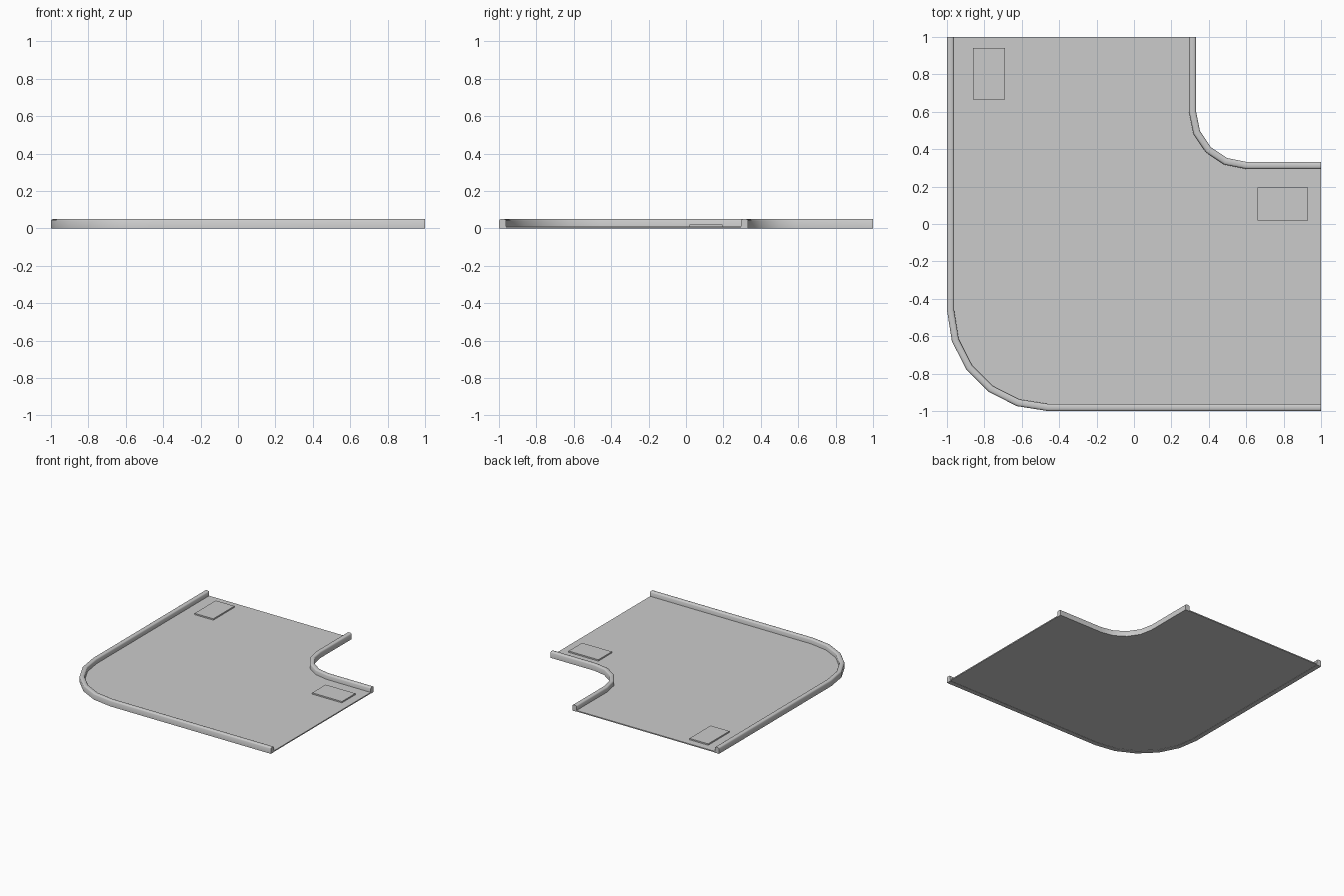
import bpy, bmesh, math

if "Cube" in bpy.data.objects:
    bpy.data.objects.remove(bpy.data.objects["Cube"])


def arc_path(centre, radius, steps):
    """L-shaped path with a rounded corner: from back edge, round, to right edge."""
    pts = [(centre - radius, 1.0)]
    for i in range(steps + 1):
        a = math.pi + math.pi / 2 * i / steps
        pts.append((centre + radius * math.cos(a), centre + radius * math.sin(a)))
    pts.append((1.0, centre - radius))
    return pts


def finish(name, bm, smooth=False):
    bmesh.ops.recalc_face_normals(bm, faces=bm.faces)
    mesh = bpy.data.meshes.new(name)
    bm.to_mesh(mesh)
    bm.free()
    ob = bpy.data.objects.new(name, mesh)
    bpy.context.collection.objects.link(ob)
    if smooth:
        bpy.ops.object.select_all(action='DESELECT')
        ob.select_set(True)
        bpy.context.view_layer.objects.active = ob
        bpy.ops.object.shade_smooth_by_angle(angle=math.radians(50))
    return ob


def prism(name, outline, z0, z1):
    bm = bmesh.new()
    face = bm.faces.new([bm.verts.new((x, y, z0)) for x, y in outline])
    top = bmesh.ops.extrude_face_region(bm, geom=[face], use_keep_orig=True)
    verts = [v for v in top['geom'] if isinstance(v, bmesh.types.BMVert)]
    bmesh.ops.translate(bm, verts=verts, vec=(0, 0, z1 - z0))
    return finish(name, bm)


# Kerb cross-section: distance from the outside edge, height
PROFILE = [(0, 0), (0, .041), (.004, .047), (.010, .05), (.028, .05),
           (.034, .047), (.038, .041), (.038, 0)]


def kerb(name, centre, radius, sign, steps):
    bm = bmesh.new()
    loops = [[bm.verts.new((x, y, z)) for x, y in arc_path(centre, radius + sign * d, steps)]
             for d, z in PROFILE]
    for k in range(len(loops)):
        a, b = loops[k], loops[(k + 1) % len(loops)]
        for i in range(len(a) - 1):
            bm.faces.new((a[i], a[i + 1], b[i + 1], b[i]))
    for end in (0, -1):
        bm.faces.new([loop[end] for loop in loops])
    return finish(name, bm, True)


# Floor slab
outer = arc_path(-.46, .535, 5)
inner = arc_path(.6, .275, 4)
prism("floor", outer + inner[::-1], 0.002, .011)

# Raised kerbs
kerb("outer_kerb", -.46, .54, -1, 5)
kerb("inner_kerb", .6, .268, 1, 4)

# Thin floor pads
for name, x0, x1, y0, y1 in (("back_pad", -.86, -.69, .665, .94),
                             ("right_pad", .66, .93, .02, .195)):
    prism(name, [(x0, y0), (x1, y0), (x1, y1), (x0, y1)], .009, .022)
